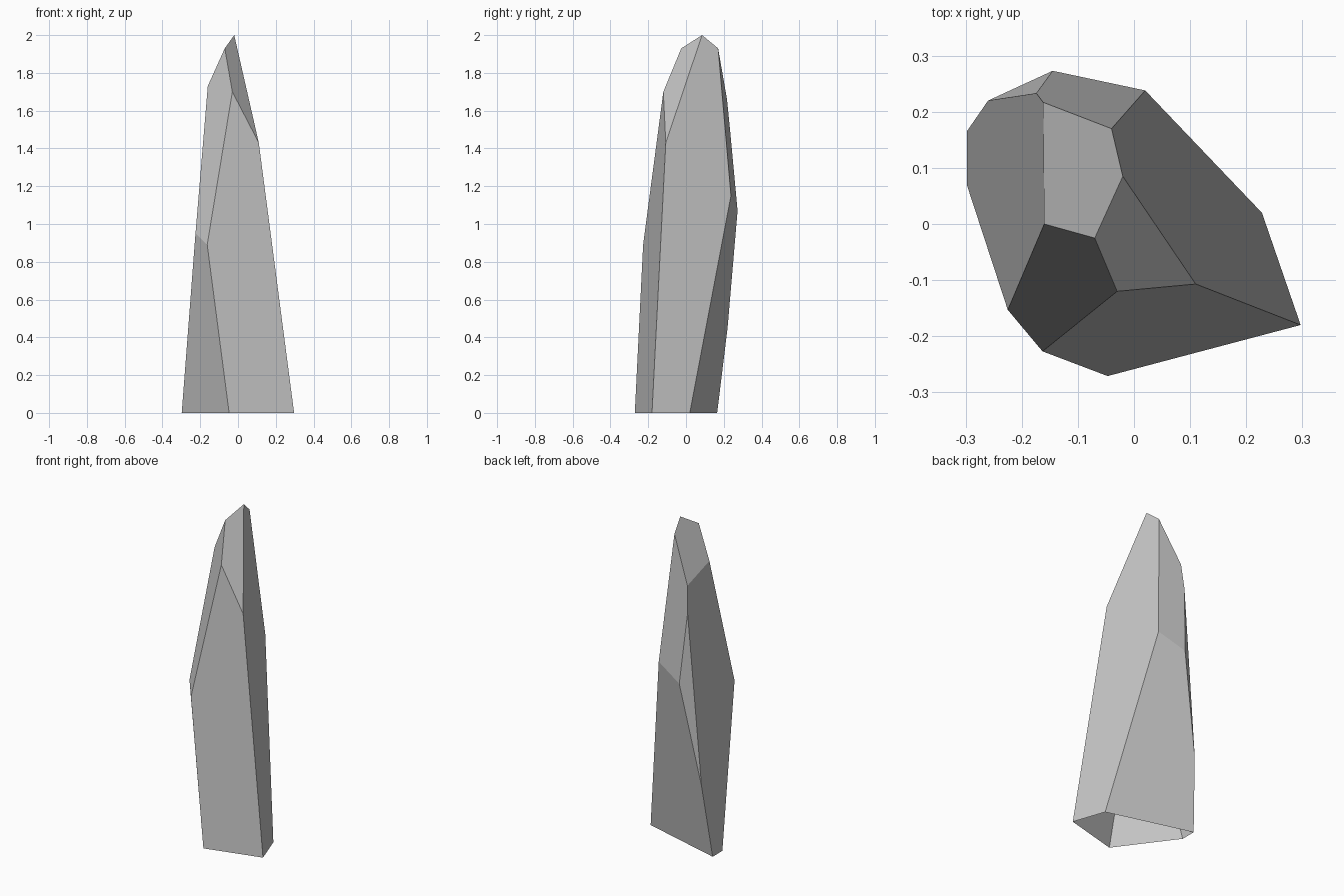
import bpy
import bmesh

# Start without the default cube
default_cube = bpy.data.objects.get("Cube")
if default_cube:
    bpy.data.objects.remove(default_cube, do_unlink=True)


def flat_material(name, color):
    material = bpy.data.materials.new(name)
    material.use_nodes = True
    material.diffuse_color = color
    shader = next(n for n in material.node_tree.nodes if n.type == 'BSDF_PRINCIPLED')
    shader.inputs["Base Color"].default_value = color
    return material


# Corners of the cut stone, named by where they sit
corners = {
    # tip
    "peak": (-.02, .085, 2), "tip_front": (-.07, -.025, 1.93),
    "tip_back": (-.04, .17, 1.93), "tip_side": (-.16, 0, 1.73),
    "tip_rear_side": (-.162, .217, 1.66),
    # shoulders
    "shoulder_front": (-.03, -.12, 1.7), "shoulder_left": (.11, -.107, 1.43),
    "shoulder_rear": (-.174, .233, 1.5),
    # waist
    "waist_back_left": (.02, .238, 1.15), "waist_back": (-.145, .273, 1.07),
    "waist_side": (-.225, -.153, .95), "waist_front": (-.163, -.227, .89),
    "waist_rear_low": (-.26, .22, .45),
    # open foot
    "foot_left": (.297, -.18, 0), "foot_front": (-.047, -.271, 0),
    "foot_side": (-.298, .07, 0), "foot_rear": (-.298, .165, 0),
    "foot_back_left": (.228, .02, 0),
}

# Facets, each listed as the loop of corners around it
facets = [
    "peak tip_back tip_rear_side tip_side tip_front",
    "peak tip_front shoulder_front shoulder_left",
    "peak shoulder_left foot_left foot_back_left waist_back_left tip_back",
    "tip_front tip_side waist_side waist_front shoulder_front",
    "shoulder_front waist_front foot_front foot_left shoulder_left",
    "waist_side foot_side foot_front waist_front",
    "tip_side tip_rear_side shoulder_rear waist_rear_low foot_rear foot_side waist_side",
    "tip_rear_side tip_back waist_back_left waist_back shoulder_rear",
    "shoulder_rear waist_back waist_rear_low",
    "waist_back waist_back_left foot_back_left foot_rear waist_rear_low",
]

# Crystal shard
bm = bmesh.new()
verts = {name: bm.verts.new(position) for name, position in corners.items()}
for facet in facets:
    bm.faces.new([verts[name] for name in facet.split()])
bmesh.ops.recalc_face_normals(bm, faces=bm.faces)

mesh = bpy.data.meshes.new("crystal_shard")
bm.to_mesh(mesh)
bm.free()
mesh.materials.append(flat_material("pale grey stone", (.55, .55, .55, 1)))
shard = bpy.data.objects.new("crystal_shard", mesh)
bpy.context.collection.objects.link(shard)
